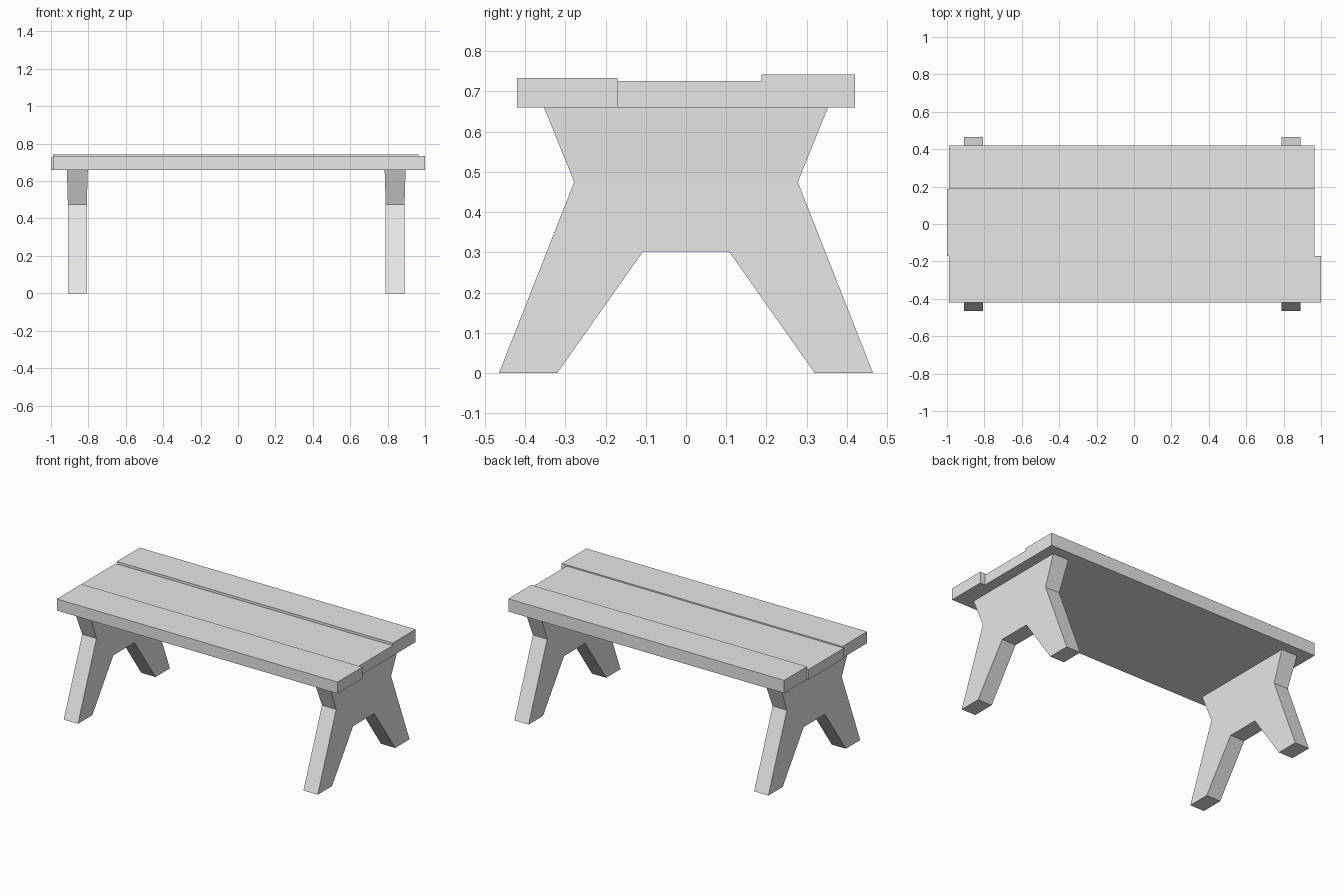
import bpy
import bmesh

cube = bpy.data.objects.get("Cube")
if cube:
    bpy.data.objects.remove(cube, do_unlink=True)

# One plain grey for the whole bench
grey = bpy.data.materials.new("plain grey")
grey.use_nodes = True
colour = (0.8, 0.8, 0.8, 1)
grey.diffuse_color = colour
grey.node_tree.nodes["Principled BSDF"].inputs["Base Color"].default_value = colour

SEAT_BOTTOM = 0.66
WAIST = 0.475


def finish(name, bm):
    bmesh.ops.recalc_face_normals(bm, faces=bm.faces)
    mesh = bpy.data.meshes.new(name)
    bm.to_mesh(mesh)
    bm.free()
    mesh.materials.append(grey)
    obj = bpy.data.objects.new(name, mesh)
    bpy.context.collection.objects.link(obj)
    return obj


def plank(name, x, y, top):
    bm = bmesh.new()
    bmesh.ops.create_cube(bm, size=1)
    for v in bm.verts:
        v.co = (x[v.co.x > 0], y[v.co.y > 0], top if v.co.z > 0 else SEAT_BOTTOM)
    return finish(name, bm)


def trestle(name, x):
    # Right half of the outline, from the arch round to the seat
    half = [(0.107, 0.302), (0.32, 0), (0.465, 0), (0.278, WAIST), (0.353, SEAT_BOTTOM)]
    outline = half + [(-y, z) for y, z in reversed(half)]
    count = len(outline)
    bm = bmesh.new()
    sides = []
    for sign in (-1, 1):
        # The board thickens slightly above the waist
        ring = [bm.verts.new((x + sign * (0.056 if z > WAIST else 0.0505), y, z))
                for y, z in outline]
        bm.faces.new(ring[:4] + ring[6:])
        bm.faces.new(ring[3:7])
        sides.append(ring)
    a, b = sides
    for i in range(count):
        j = (i + 1) % count
        bm.faces.new((a[i], a[j], b[j], b[i]))
    return finish(name, bm)


# Seat of three uneven planks
plank("front_plank", (-0.99, 1.0), (-0.42, -0.17), 0.734)
plank("middle_plank", (-1.0, 0.965), (-0.17, 0.188), 0.726)
plank("back_plank", (-0.99, 0.965), (0.188, 0.42), 0.742)

# Splayed end supports
trestle("right_trestle", -0.859)
trestle("left_trestle", 0.84)
